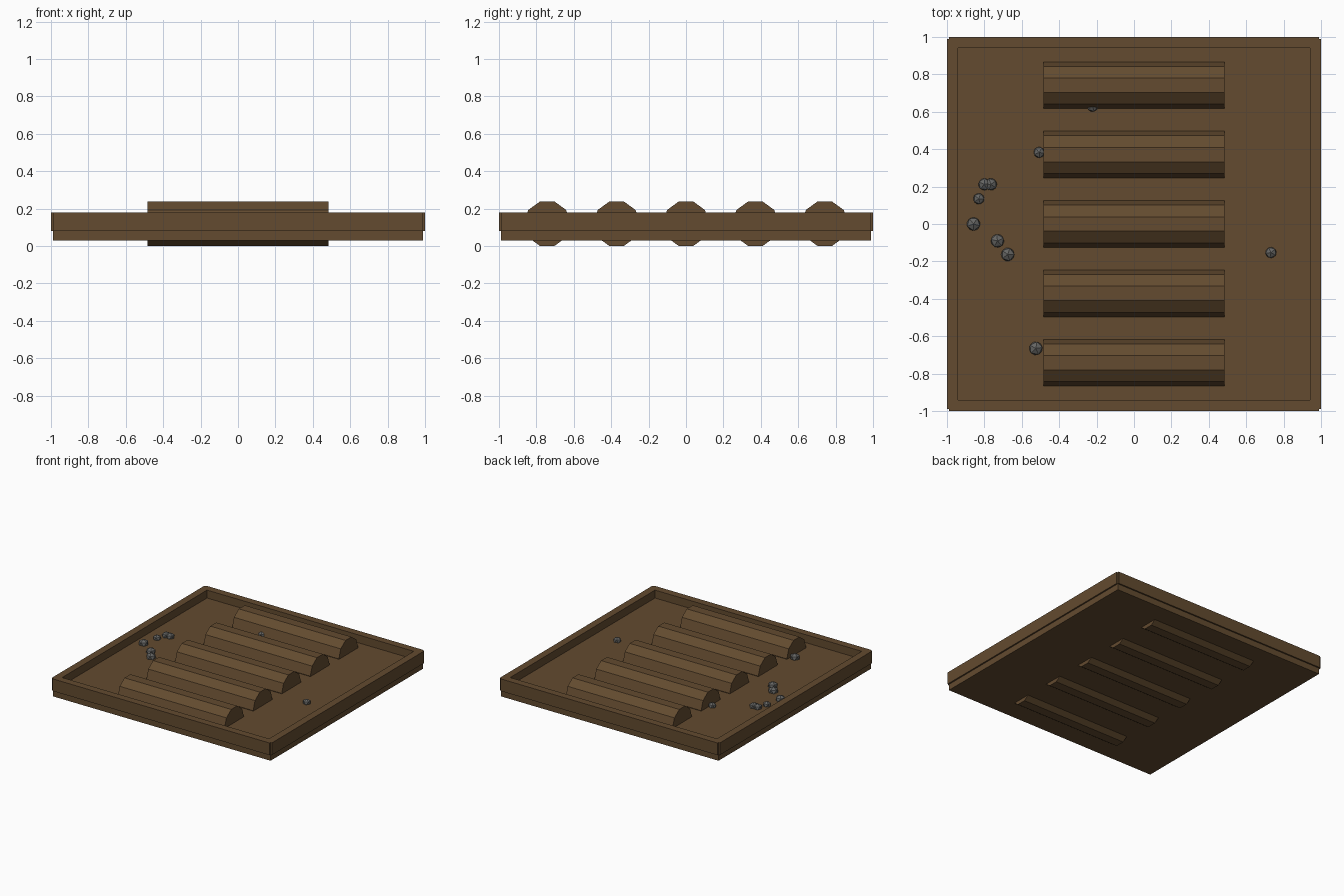
import bpy, bmesh, math, random
from mathutils import Matrix, Vector

random.seed(4)
cube = bpy.data.objects.get("Cube")
if cube:
    bpy.data.objects.remove(cube, do_unlink=True)


def material(name, color):
    m = bpy.data.materials.new(name)
    m.use_nodes = True
    m.diffuse_color = color
    m.node_tree.nodes["Principled BSDF"].inputs["Base Color"].default_value = color
    return m


WOOD = material("brown wood", (0.125, 0.07, 0.029, 1))
STONE = material("grey stone", (0.13, 0.13, 0.125, 1))


def add_object(name, bm, mat):
    mesh = bpy.data.meshes.new(name)
    bm.to_mesh(mesh)
    bm.free()
    mesh.materials.append(mat)
    obj = bpy.data.objects.new(name, mesh)
    bpy.context.collection.objects.link(obj)
    return obj


def box(name, low, high):
    low, high = Vector(low), Vector(high)
    bm = bmesh.new()
    bmesh.ops.create_cube(bm, size=1)
    bmesh.ops.scale(bm, vec=high - low, verts=bm.verts)
    bmesh.ops.translate(bm, vec=(low + high) / 2, verts=bm.verts)
    return add_object(name, bm, WOOD)


# Tray floor and four rim boards
FLOOR, RIM_LOW, RIM_TOP = 0.115, 0.08, 0.18
SIDE, INNER = 0.988, 0.94
box("tray_floor", (-SIDE, -SIDE, 0.03), (SIDE, SIDE, FLOOR))
for side, label in ((-1, "right"), (1, "left")):
    a, b = sorted((side * INNER, side))
    box(label + "_rim", (a, -SIDE, RIM_LOW), (b, SIDE, RIM_TOP))
for side, label in ((-1, "front"), (1, "back")):
    a, b = sorted((side * INNER, side))
    box(label + "_rim", (-SIDE, a, RIM_LOW), (SIDE, b, RIM_TOP))

# Row of ten-sided logs sunk through the floor
SIDES, RADIUS = 10, 0.125
for i in range(5):
    bm = bmesh.new()
    bmesh.ops.create_cone(bm, cap_ends=True, segments=SIDES, radius1=RADIUS,
                          radius2=RADIUS, depth=0.97)
    # Put a corner at the widest point so that a flat face is on top
    first = next(v for v in bm.verts if v.co.z > 0)
    turn = -math.atan2(first.co.y, first.co.x) + math.pi / 2
    bmesh.ops.rotate(bm, matrix=Matrix.Rotation(turn, 3, "Z"), verts=bm.verts)
    bmesh.ops.rotate(bm, matrix=Matrix.Rotation(math.pi / 2, 3, "Y"), verts=bm.verts)
    bmesh.ops.translate(bm, vec=(0, (i - 2) * 0.371, 0.119), verts=bm.verts)
    add_object(f"log_{i + 1}", bm, WOOD)

# Scattered pebbles: x, y, radius
pebbles = [(-0.80, 0.212, 0.036), (-0.765, 0.212, 0.036), (-0.83, 0.135, 0.033),
           (-0.858, 0, 0.04), (-0.73, -0.09, 0.04), (-0.675, -0.163, 0.04),
           (0.732, -0.153, 0.033), (-0.222, 0.63, 0.033), (-0.507, 0.383, 0.033),
           (-0.525, -0.665, 0.04)]
for i, (x, y, r) in enumerate(pebbles):
    bm = bmesh.new()
    bmesh.ops.create_icosphere(bm, subdivisions=1, radius=r)
    spin = Matrix.Rotation(random.uniform(0, math.tau), 3, "Z")
    bmesh.ops.rotate(bm, matrix=spin, verts=bm.verts)
    bmesh.ops.scale(bm, vec=(1, 1, 0.8), verts=bm.verts)
    bmesh.ops.translate(bm, vec=(x, y, FLOOR + 0.3 * r), verts=bm.verts)
    add_object(f"pebble_{i + 1}", bm, STONE)
